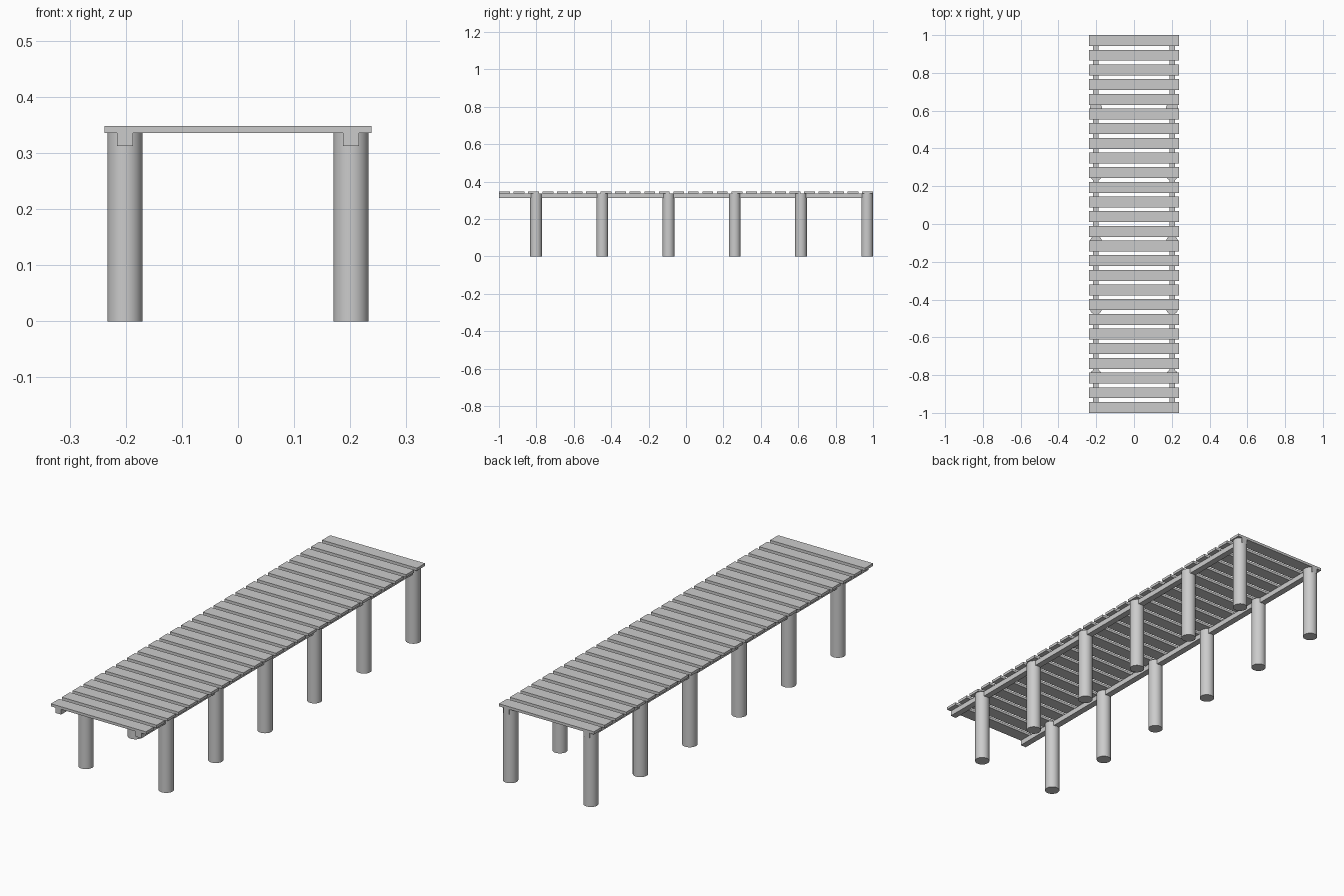
import bpy

if "Cube" in bpy.data.objects:
    bpy.data.objects.remove(bpy.data.objects["Cube"])

PLANKS, POSTS = 26, 6
PLANK_W, PLANK_T, DECK_TOP = 0.058, 0.012, 0.348
UNDER = DECK_TOP - PLANK_T
SIDE_X, RADIUS = 0.2015, 0.0315


def box(name, size, center):
    bpy.ops.mesh.primitive_cube_add(size=1, location=center)
    ob = bpy.context.object
    ob.name = name
    ob.scale = size
    bpy.ops.object.transform_apply(location=False, rotation=False, scale=True)
    return ob


# deck planks laid crosswise
pitch = (2 - PLANK_W) / (PLANKS - 1)
for i in range(PLANKS):
    y = -1 + PLANK_W / 2 + i * pitch
    box(f"plank_{i + 1}", (0.476, PLANK_W, PLANK_T), (0, y, DECK_TOP - PLANK_T / 2))

for side, x in (("left", -SIDE_X), ("right", SIDE_X)):
    # long beam under the planks
    box(f"{side}_beam", (0.029, 2, 0.0235), (x, 0, UNDER - 0.01175))
    # round posts, the last one flush with the back end
    for i in range(POSTS):
        y = 1 - RADIUS - 0.354 * (POSTS - 1 - i)
        bpy.ops.mesh.primitive_cylinder_add(vertices=32, radius=RADIUS, depth=UNDER,
                                            location=(x, y, UNDER / 2))
        bpy.context.object.name = f"{side}_post_{i + 1}"
        bpy.ops.object.shade_smooth_by_angle()
